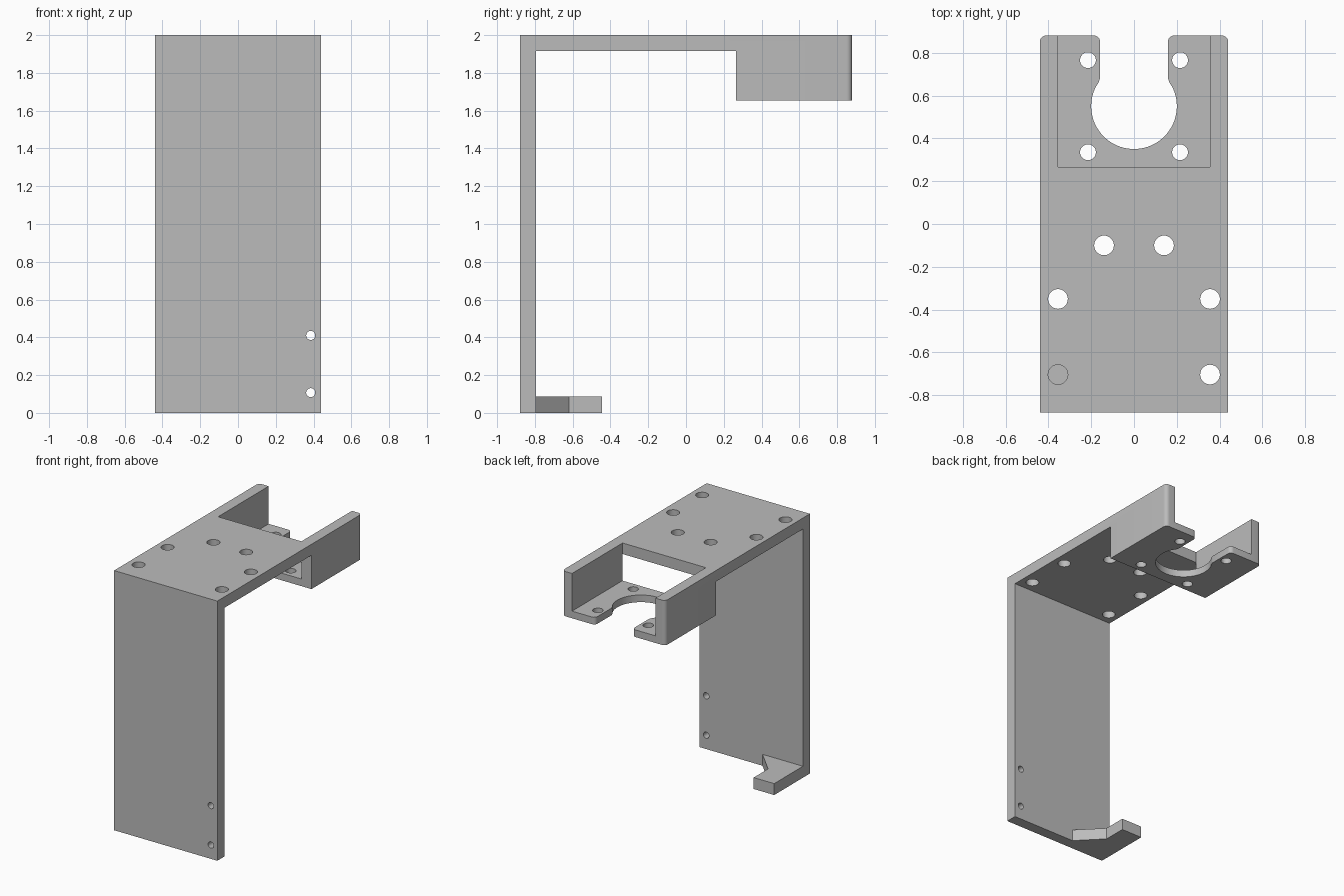
import bpy
import bmesh
from math import cos, sin, radians
from mathutils import Matrix, Vector

default = bpy.data.objects.get("Cube")
if default:
    bpy.data.objects.remove(default)

HALF = 0.44                      # half the bracket width
FRONT, BACK = -0.88, 0.88
WALL = 0.085                     # sheet thickness
CRADLE_Y = 0.265                 # where the rear cradle starts
INNER_X = HALF - WALL

grey = bpy.data.materials.new("plain grey")
grey.use_nodes = True
colour = (0.5, 0.5, 0.5, 1)
grey.diffuse_color = colour
grey.node_tree.nodes["Principled BSDF"].inputs["Base Color"].default_value = colour


def finish(name, bm):
    bmesh.ops.recalc_face_normals(bm, faces=bm.faces)
    mesh = bpy.data.meshes.new(name)
    bm.to_mesh(mesh)
    bm.free()
    mesh.materials.append(grey)
    obj = bpy.data.objects.new(name, mesh)
    bpy.context.collection.objects.link(obj)
    return obj


def prism(points, start, end, axis="z"):
    """Extrude an outline: (x, y) along z, or (y, z) along x."""
    bm = bmesh.new()
    place = (lambda a, b: (a, b, start)) if axis == "z" else (lambda a, b: (start, a, b))
    face = bm.faces.new([bm.verts.new(place(a, b)) for a, b in points])
    move = Vector((0, 0, end - start)) if axis == "z" else Vector((end - start, 0, 0))
    new = bmesh.ops.extrude_face_region(bm, geom=[face])["geom"]
    bmesh.ops.translate(bm, vec=move, verts=[g for g in new if isinstance(g, bmesh.types.BMVert)])
    return bm


def arc(cx, cy, r, a0, a1, steps):
    angles = [radians(a0 + (a1 - a0) * i / steps) for i in range(steps + 1)]
    return [(cx + r * cos(a), cy + r * sin(a)) for a in angles]


def drill(bm, x, y, z, r, depth, along_y=False):
    turn = Matrix.Rotation(radians(90), 4, "X") if along_y else Matrix.Identity(4)
    bmesh.ops.create_cone(bm, cap_ends=True, segments=32, radius1=r, radius2=r,
                          depth=depth, matrix=Matrix.Translation((x, y, z)) @ turn)


# Bracket body: one side profile extruded across the width
side = [(FRONT, 0), (-0.445, 0), (-0.445, 0.088), (FRONT + WALL, 0.088),
        (FRONT + WALL, 2 - WALL), (CRADLE_Y, 2 - WALL), (CRADLE_Y, 1.655),
        (BACK, 1.655), (BACK, 2), (FRONT, 2)]
bm = prism(side, -HALF, HALF, "x")
corners = [e for e in bm.edges if all(v.co.y > BACK - 0.01 for v in e.verts)
           and abs(e.verts[0].co.z - e.verts[1].co.z) > 0.1]
bmesh.ops.bevel(bm, geom=corners, offset=0.03, segments=6, profile=0.5, affect="EDGES")
bracket = finish("bracket", bm)

# Cradle pocket, open at the top and rear
pocket = finish("pocket_cutter", prism(
    [(-INNER_X, CRADLE_Y), (INNER_X, CRADLE_Y), (INNER_X, 1), (-INNER_X, 1)], 1.71, 2.1))

# Keyhole slot in the cradle floor, with rounded mouth and throat
right_half = arc(0, 0.55, 0.2, -90, 27, 26) + [(0.166, 0.659), (0.158, 0.682)]
right_half += arc(0.188, 0.85, 0.03, 180, 90, 6) + [(0.188, 1)]
left_half = [(-x, y) for x, y in reversed(right_half[1:])]
keyhole = finish("keyhole_cutter", prism(right_half + left_half, 1.6, 1.8))

# Trim the bottom lip down to a hooked foot on the right side
foot_trim = finish("foot_cutter", prism(
    [(-0.095, FRONT + WALL), (-0.265, -0.62), (-0.265, -0.4), (0.5, -0.4),
     (0.5, FRONT + WALL)], -0.1, 0.2))

# Bolt holes in the cradle floor, deck and front plate
bm = bmesh.new()
for s in (-1, 1):
    for y in (0.335, 0.765):
        drill(bm, s * 0.215, y, 1.68, 0.037, 0.15)
    for x, y in ((0.14, -0.1), (0.355, -0.35), (0.355, -0.703)):
        drill(bm, s * x, y, 1.96, 0.046, 0.2)
for z in (0.107, 0.41):
    drill(bm, 0.385, FRONT + WALL / 2, z, 0.024, 0.2, along_y=True)
holes = finish("hole_cutter", bm)

# Make the cuts
bpy.context.view_layer.objects.active = bracket
for cutter in (foot_trim, pocket, keyhole, holes):
    cutter.hide_render = True
    cut = bracket.modifiers.new(cutter.name, "BOOLEAN")
    cut.operation = "DIFFERENCE"
    cut.solver = "EXACT"
    cut.object = cutter
    bpy.ops.object.modifier_apply(modifier=cut.name)
    bpy.data.objects.remove(cutter)

bpy.ops.object.select_all(action="DESELECT")
bracket.select_set(True)
bpy.ops.object.shade_smooth_by_angle(angle=radians(30))
